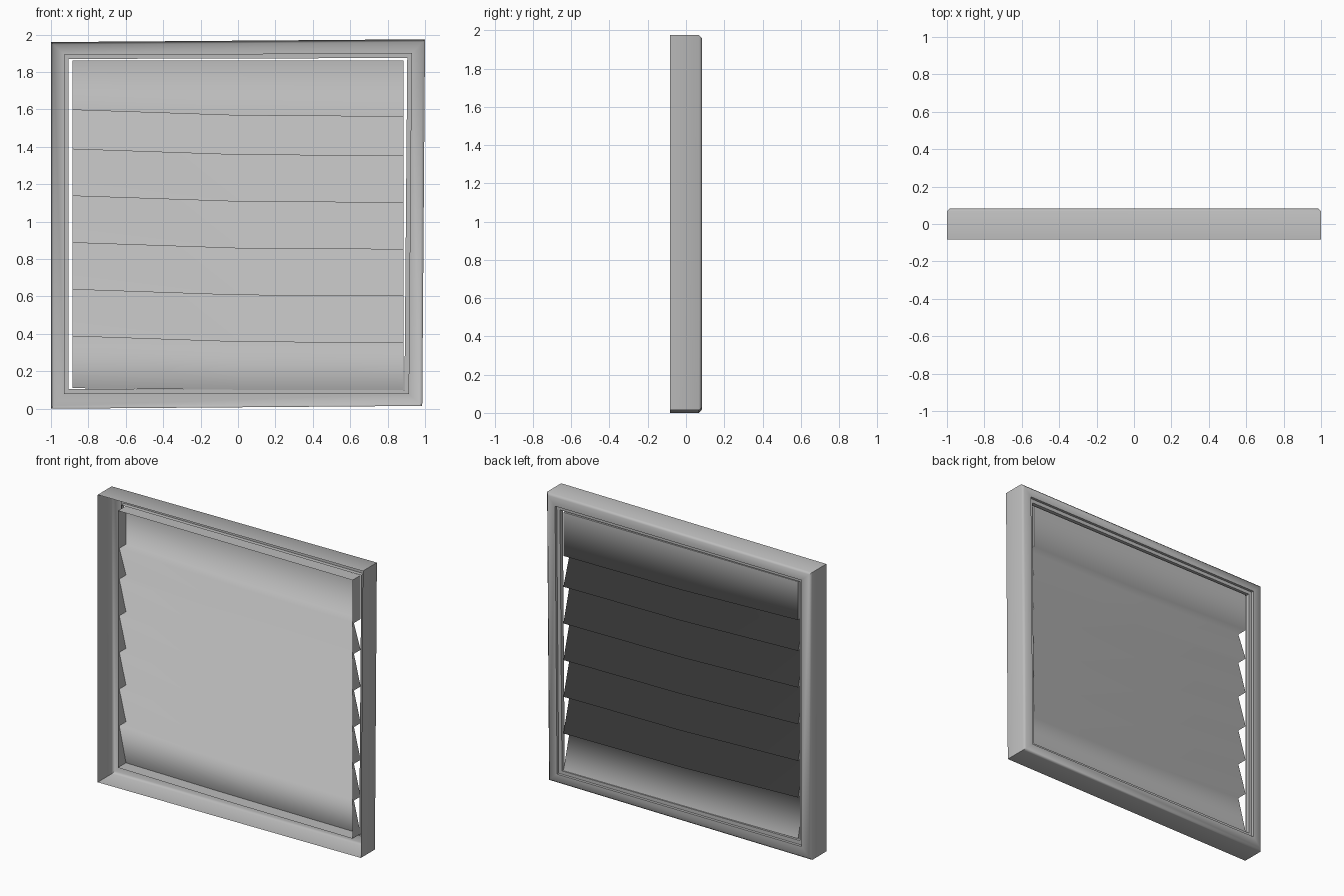
import bpy, bmesh
from mathutils import Vector

cube = bpy.data.objects.get("Cube")
if cube:
    bpy.data.objects.remove(cube, do_unlink=True)

# One grey plastic colour
grey = bpy.data.materials.new("grey_plastic")
grey.use_nodes = True
GREY = (0.5, 0.5, 0.5, 1)
grey.diffuse_color = GREY
grey.node_tree.nodes["Principled BSDF"].inputs["Base Color"].default_value = GREY


def strips(name, rows, closed=False, angle=0.9):
    """Skin a sheet through rows of points that all have the same length."""
    bm = bmesh.new()
    grid = [[bm.verts.new(p) for p in row] for row in rows]
    pairs = list(zip(grid, grid[1:]))
    if closed:
        pairs.append((grid[-1], grid[0]))
    for a, b in pairs:
        for i in range(len(a) - 1):
            bm.faces.new((a[i], b[i], b[i + 1], a[i + 1]))
    bmesh.ops.recalc_face_normals(bm, faces=bm.faces)
    mesh = bpy.data.meshes.new(name)
    bm.to_mesh(mesh)
    bm.free()
    mesh.materials.append(grey)
    ob = bpy.data.objects.new(name, mesh)
    bpy.context.collection.objects.link(ob)
    bpy.ops.object.select_all(action="DESELECT")
    ob.select_set(True)
    bpy.context.view_layer.objects.active = ob
    if angle:
        bpy.ops.object.shade_smooth_by_angle(angle=angle)
    else:
        bpy.ops.object.shade_smooth()
    return ob


# Outer frame: hollow shell with bevelled edge and stepped lip, slightly out of square
outer = [(-1, 0.0), (0.985, 0.015), (1, 1.975), (-1, 1.96)]
inner = [(-0.905, 0.105), (0.89, 0.1), (0.905, 1.875), (-0.905, 1.87)]
profile = [(0, -0.083), (0, 0.068), (0.15, 0.083), (0.74, 0.083),
           (0.74, 0.065), (1, 0.065), (1, 0.035)]
rows = []
for o, i in zip(outer, inner):
    row = []
    for t, y in profile:
        p = Vector(o).lerp(Vector(i), t)
        row.append((p.x, y, p.y))
    rows.append(row)
strips("outer_frame", rows, closed=True)

# Louvre section: slats lean outward at the bottom, then step back in
FRONT, BACK, RIM = -0.015, 0.057, -0.03
TOP, BOTTOM, HALF = 1.862, 0.11, 0.885
steps = [1.6] + [1.39 - 0.25 * k for k in range(5)]


def section(drop):
    pts = [(BACK, TOP)]
    for z in steps:
        pts += [(BACK, z - drop), (FRONT, z - drop)]
    return pts + [(BACK, BOTTOM - drop * 0.3)]


ends = [(-HALF, 0.0), (0, 0.03), (HALF, 0.036)]
strips("louvre_slats",
       [[(x, y, z) for y, z in section(d)] for x, d in ends], angle=0)

# End plates of the louvre section, cut to the tooth line
for name, (x, d) in (("right_end_plate", ends[0]), ("left_end_plate", ends[-1])):
    teeth = section(d)
    bm_rows = []
    for (y0, z0), (y1, z1) in zip(teeth, teeth[1:]):
        if abs(z0 - z1) > 0.01:
            bm_rows.append([(x, RIM, z0), (x, y0, z0)])
            bm_rows.append([(x, RIM, z1 + 0.0002), (x, y1, z1 + 0.0002)])
    strips(name, bm_rows)

# Top and bottom rails of the louvre section
for name, z in (("top_rail", TOP), ("bottom_rail", BOTTOM)):
    rail = []
    for x, d in ends:
        zz = z - (d * 0.3 if z == BOTTOM else 0)
        rail.append([(x, RIM, zz), (x, BACK, zz)])
    strips(name, rail)
